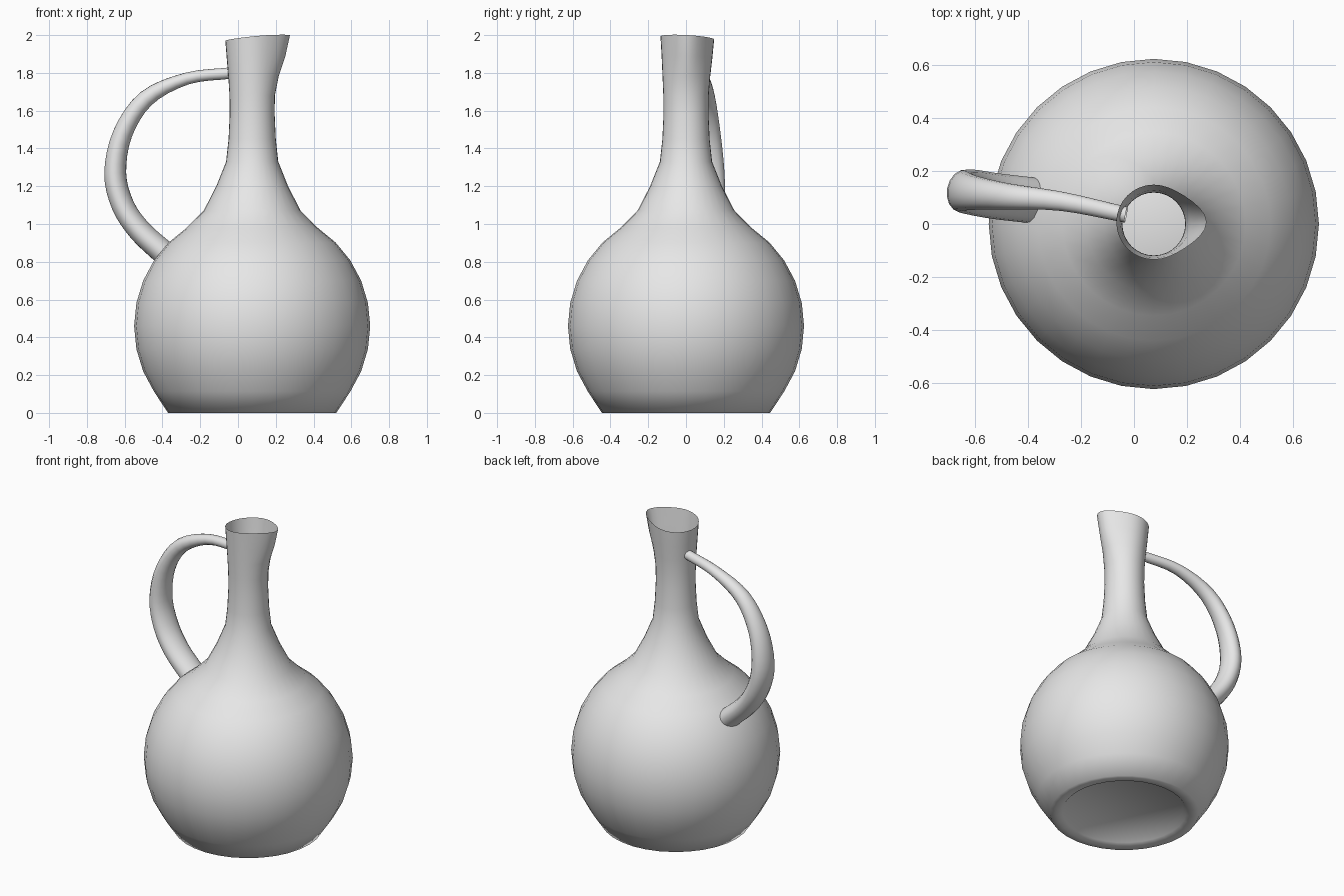
import bpy, bmesh, math
from mathutils import Vector

if "Cube" in bpy.data.objects:
    bpy.data.objects.remove(bpy.data.objects["Cube"])

SEG = 32
CX = 0.075          # axis of the jug body

clay = bpy.data.materials.new("grey clay")
clay.diffuse_color = (0.8, 0.8, 0.8, 1)
clay.use_nodes = True
clay.node_tree.nodes["Principled BSDF"].inputs["Base Color"].default_value = clay.diffuse_color


def make_object(name, rings, cap_first=False, smooth_angle=60):
    """Skin a list of closed rings of points into one surface."""
    bm = bmesh.new()
    vs = [[bm.verts.new(p) for p in ring] for ring in rings]
    n = len(vs[0])
    for a, b in zip(vs, vs[1:]):
        for i in range(n):
            j = (i + 1) % n
            bm.faces.new((a[i], a[j], b[j], b[i]))
    if cap_first:
        bm.faces.new(list(reversed(vs[0])))
    me = bpy.data.meshes.new(name)
    bm.to_mesh(me)
    bm.free()
    ob = bpy.data.objects.new(name, me)
    bpy.context.collection.objects.link(ob)
    me.materials.append(clay)
    bpy.ops.object.select_all(action='DESELECT')
    ob.select_set(True)
    bpy.context.view_layer.objects.active = ob
    bpy.ops.object.shade_smooth_by_angle(angle=math.radians(smooth_angle))
    return ob


# Jug: recessed foot, round belly, narrow neck (radius, height)
profile = [(0.35, 0.03), (0.37, 0.008), (0.405, 0.0), (0.445, 0.0)]
for k in range(-3, 6):
    a = math.radians(11.25 * k)
    profile.append((0.625 * math.cos(a), 0.46 + 0.625 * math.sin(a)))
profile += [(0.257, 1.07), (0.19, 1.20), (0.138, 1.33), (0.125, 1.45),
            (0.119, 1.58), (0.120, 1.68), (0.126, 1.78), (0.134, 1.88),
            (0.142, 1.985)]
rings = []
for r, z in profile:
    t = max(0.0, (z - 1.68) / 0.305)          # lip amount: 0 at neck, 1 at rim
    t = t * t * (3 - 2 * t)
    ring = []
    for i in range(SEG):
        a = 2 * math.pi * i / SEG
        c, s = math.cos(a), math.sin(a)
        spout = 0.058 * t * max(0.0, c) ** 3   # lip pulled out towards +x
        ring.append((CX + (r + spout) * c, r * s + 0.007 * t,
                     z + t * (0.015 * c - 0.008 * s)))
    rings.append(ring)
make_object("jug_body", rings, cap_first=True)

# Handle: flattened tube, widening downwards (x, y, z, half thickness, half width)
keys = [(-0.03, 0.035, 1.800, 0.030, 0.030),
        (-0.27, 0.085, 1.770, 0.032, 0.036),
        (-0.485, 0.105, 1.665, 0.045, 0.050),
        (-0.61, 0.118, 1.48, 0.052, 0.066),
        (-0.65, 0.125, 1.27, 0.058, 0.080),
        (-0.61, 0.120, 1.10, 0.060, 0.086),
        (-0.52, 0.105, 0.965, 0.062, 0.087),
        (-0.39, 0.090, 0.845, 0.065, 0.087)]


def spline(p, u):
    """Catmull-Rom through the key tuples."""
    i = min(int(u), len(p) - 2)
    f = u - i
    b, c = p[i], p[i + 1]
    a = p[i - 1] if i else [2 * m - n for m, n in zip(b, c)]
    d = p[i + 2] if i + 2 < len(p) else [2 * n - m for m, n in zip(b, c)]
    return [0.5 * (2 * q + (r - o) * f + (2 * o - 5 * q + 4 * r - s) * f * f
                   + (3 * q - o - 3 * r + s) * f ** 3)
            for o, q, r, s in zip(a, b, c, d)]


wide = Vector((0.17, 0.985, 0)).normalized()
STEPS = 28
path = [spline(keys, (len(keys) - 1) * k / STEPS) for k in range(STEPS + 1)]
rings = []
for k, p in enumerate(path):
    a, b = path[max(0, k - 1)], path[min(STEPS, k + 1)]
    tangent = Vector(b[:3]) - Vector(a[:3])
    out = wide.cross(tangent).normalized()
    ring = []
    for i in range(16):
        t = 2 * math.pi * i / 16
        ring.append(Vector(p[:3]) + out * p[3] * math.cos(t)
                    - wide * p[4] * math.sin(t))
    rings.append(ring)
make_object("handle", rings)
